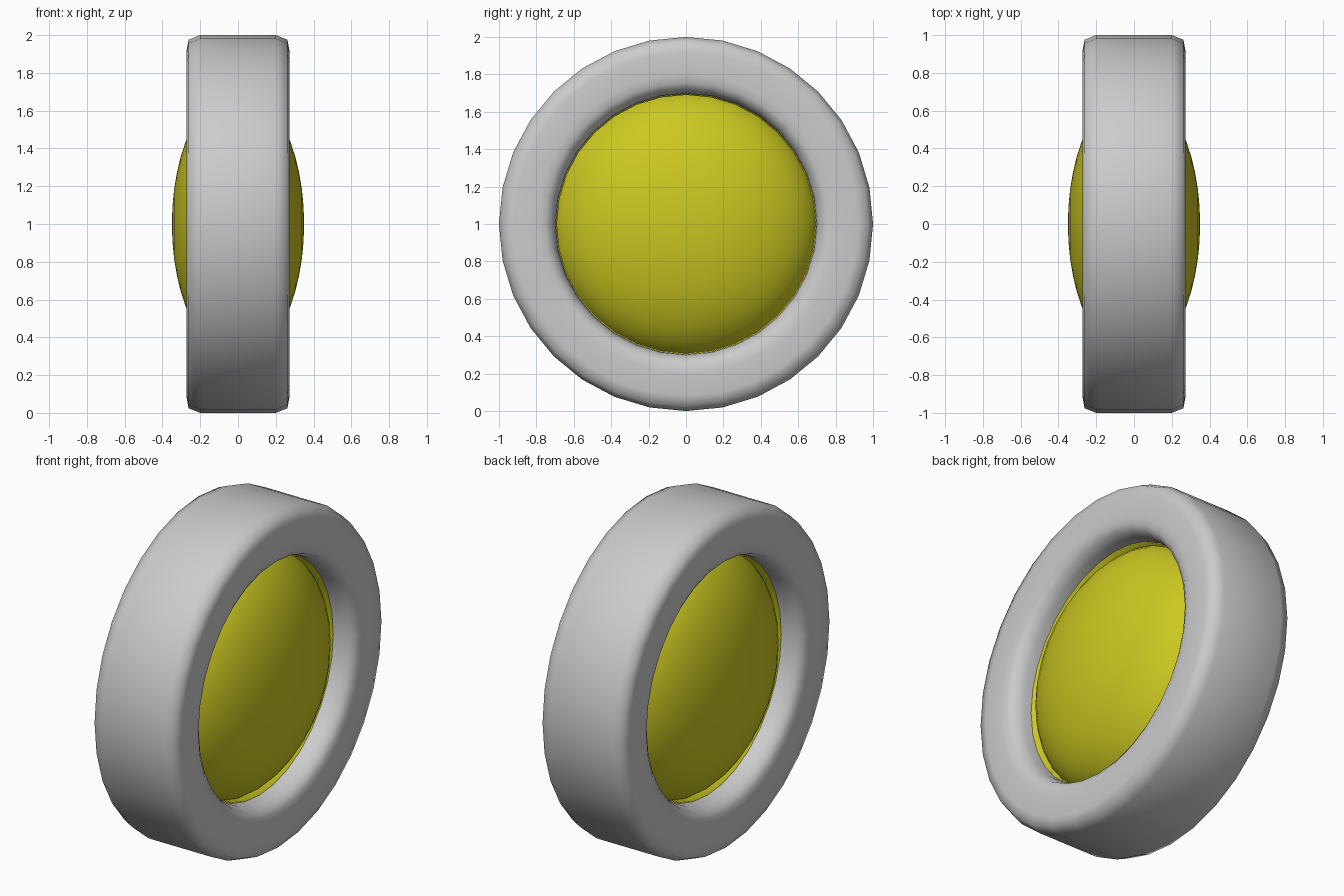
import bpy, bmesh, math

if "Cube" in bpy.data.objects:
    bpy.data.objects.remove(bpy.data.objects["Cube"])

SIDES = 32


def lathe(name, profile, closed=False):
    """Revolve (x, radius) points about the x axis at z = 1."""
    bm = bmesh.new()
    rings = []
    for x, r in profile:
        if r == 0:
            rings.append([bm.verts.new((x, 0, 1))] * SIDES)
        else:
            rings.append([bm.verts.new((x, r * math.sin(a), 1 + r * math.cos(a)))
                          for a in (math.tau * i / SIDES for i in range(SIDES))])
    pairs = list(zip(rings, rings[1:]))
    if closed:
        pairs.append((rings[-1], rings[0]))
    for a, b in pairs:
        for i in range(SIDES):
            j = (i + 1) % SIDES
            bm.faces.new(list(dict.fromkeys((a[i], a[j], b[j], b[i]))))
    bmesh.ops.recalc_face_normals(bm, faces=bm.faces[:])
    me = bpy.data.meshes.new(name)
    bm.to_mesh(me)
    bm.free()
    for p in me.polygons:
        p.use_smooth = True
    ob = bpy.data.objects.new(name, me)
    bpy.context.collection.objects.link(ob)
    return ob


def mirrored(half):
    return half + [(-x, r) for x, r in reversed(half)]


# Tyre with rounded shoulders and a rounded inner lip
lathe("tyre", mirrored([(0.12, 0.695), (0.19, 0.70), (0.245, 0.72), (0.268, 0.755),
                        (0.272, 0.80), (0.272, 0.92), (0.262, 0.975), (0.20, 1.0)]),
      closed=True)

yellow = bpy.data.materials.new("yellow")
yellow.diffuse_color = (0.6, 0.58, 0.015, 1)
yellow.use_nodes = True
yellow.node_tree.nodes["Principled BSDF"].inputs["Base Color"].default_value = yellow.diffuse_color

# Thin rim lining the hole
rim = lathe("rim_band", mirrored([(0.14, 0.69), (0.14, 0.71)]), closed=True)

# Domed hub filling the hole on both sides
STEPS = 24
dome = []
for i in range(STEPS + 1):
    t = math.pi * i / STEPS
    dome.append((0.35 * math.cos(t), 0 if i in (0, STEPS) else 0.715 * math.sin(t)))
hub = lathe("hub_dome", dome)

for ob in (rim, hub):
    ob.data.materials.append(yellow)
